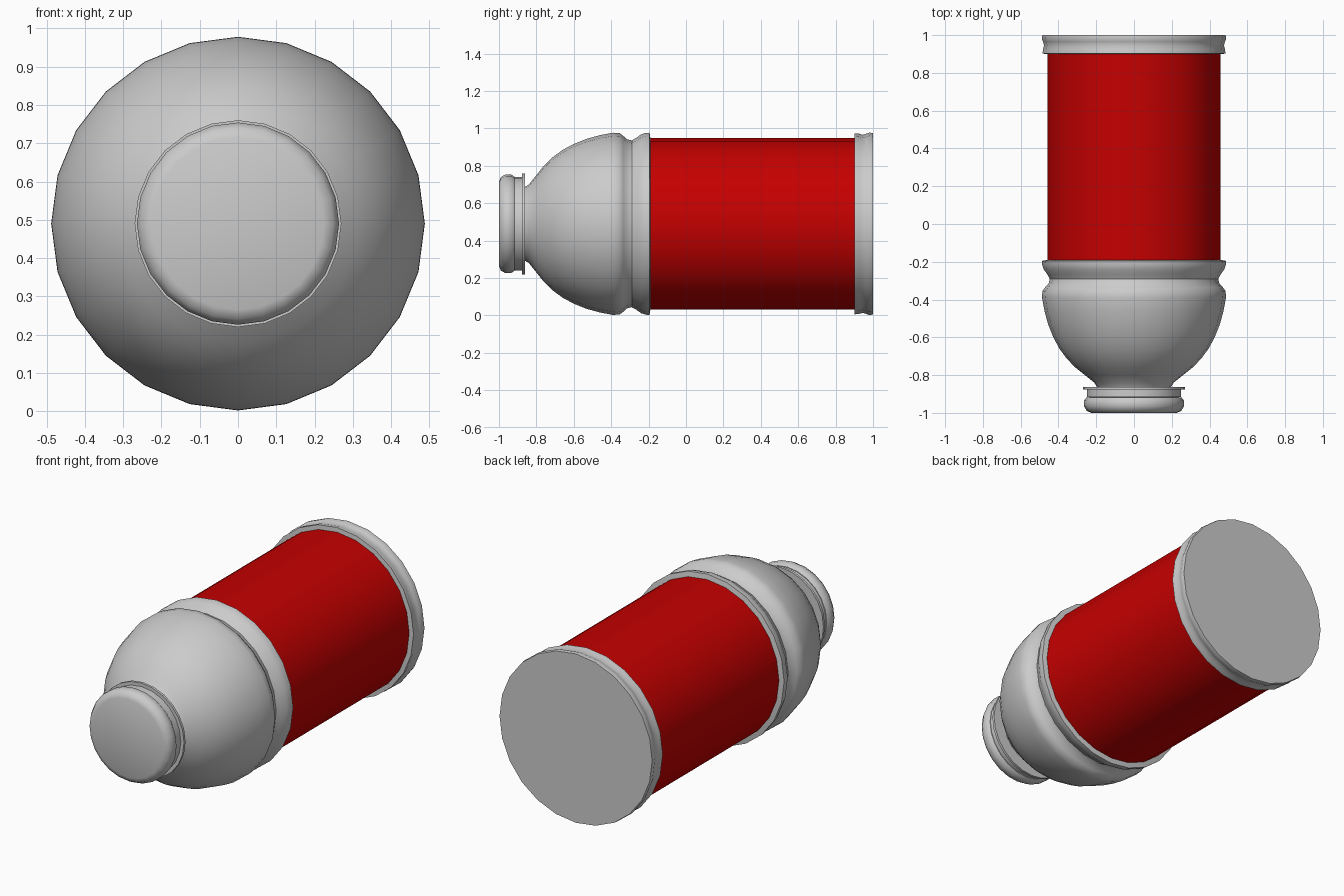
import bpy, bmesh, math

if "Cube" in bpy.data.objects:
    bpy.data.objects.remove(bpy.data.objects["Cube"])

SIDES = 24
AXIS_Z = 0.49


def make_material(name, color):
    mat = bpy.data.materials.new(name)
    mat.diffuse_color = (*color, 1)
    mat.use_nodes = True
    mat.node_tree.nodes["Principled BSDF"].inputs["Base Color"].default_value = mat.diffuse_color
    return mat


def lathe(name, profile, material):
    """Revolve (y, radius) points about the lying bottle's long axis; radius 0 makes a pole."""
    bm = bmesh.new()
    rings = []
    for y, r in profile:
        if r == 0:
            rings.append([bm.verts.new((0, y, AXIS_Z))] * SIDES)
        else:
            rings.append([bm.verts.new((r * math.sin(a), y, AXIS_Z + r * math.cos(a)))
                          for a in (2 * math.pi * i / SIDES for i in range(SIDES))])
    for lower, upper in zip(rings, rings[1:]):
        for i in range(SIDES):
            j = (i + 1) % SIDES
            corners = list(dict.fromkeys((lower[i], lower[j], upper[j], upper[i])))
            bm.faces.new(corners)
    bmesh.ops.recalc_face_normals(bm, faces=bm.faces)
    mesh = bpy.data.meshes.new(name)
    bm.to_mesh(mesh)
    bm.free()
    mesh.materials.append(material)
    obj = bpy.data.objects.new(name, mesh)
    bpy.context.collection.objects.link(obj)
    bpy.ops.object.select_all(action='DESELECT')
    obj.select_set(True)
    bpy.context.view_layer.objects.active = obj
    bpy.ops.object.shade_smooth_by_angle(angle=math.radians(40))
    return obj


red = make_material("label_red", (0.56, 0.0, 0.0))
grey = make_material("bottle_grey", (0.6, 0.6, 0.6))

# Screw cap with rounded front edge
lathe("cap", [(-1.0, 0), (-1.0, 0.225), (-0.99, 0.25), (-0.965, 0.264),
              (-0.935, 0.264), (-0.918, 0.252), (-0.915, 0.2)], grey)

# Neck band and its flange
lathe("neck", [(-0.916, 0.2), (-0.916, 0.25), (-0.876, 0.25), (-0.876, 0.27),
               (-0.862, 0.27), (-0.862, 0.2)], grey)

# Domed shoulder with a pinched groove and rim above the label
lathe("shoulder", [(-0.865, 0.195), (-0.84, 0.21), (-0.8, 0.26), (-0.76, 0.31),
                   (-0.714, 0.355), (-0.66, 0.395), (-0.6, 0.427), (-0.53, 0.455),
                   (-0.46, 0.474), (-0.39, 0.487), (-0.355, 0.485), (-0.335, 0.47),
                   (-0.315, 0.452), (-0.29, 0.446), (-0.265, 0.46), (-0.24, 0.478),
                   (-0.215, 0.486), (-0.195, 0.487), (-0.19, 0.458)], grey)

# Red wrap-around label
lathe("label", [(-0.192, 0.458), (0.902, 0.458)], red)

# Base band with a slight waist and flat bottom
lathe("base", [(0.9, 0.458), (0.902, 0.484), (0.925, 0.482), (0.945, 0.476),
               (0.965, 0.482), (0.98, 0.488), (1.0, 0.485), (1.0, 0)], grey)
